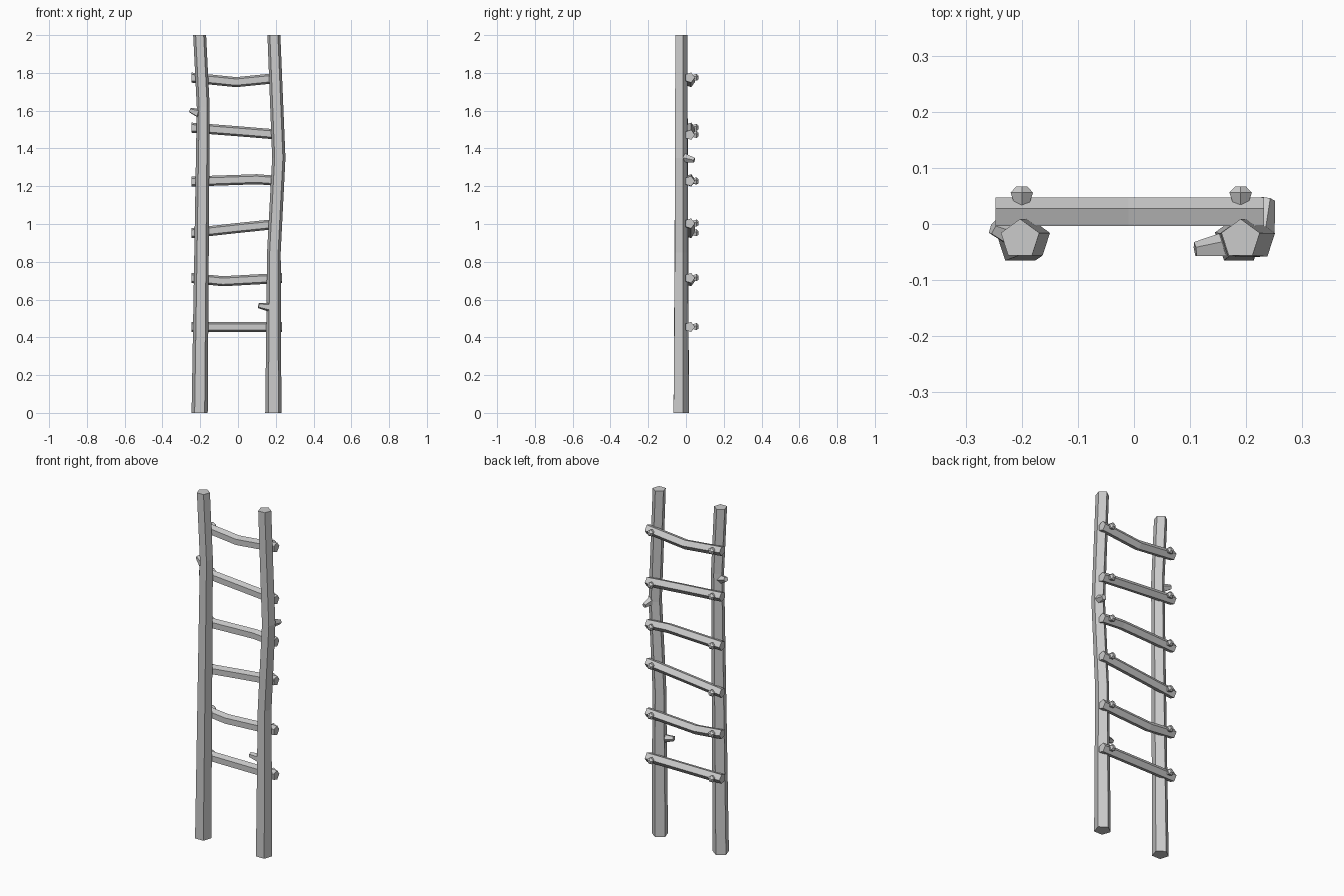
import bpy, bmesh, math
from mathutils import Vector

cube = bpy.data.objects.get("Cube")
if cube:
    bpy.data.objects.remove(cube)

wood = bpy.data.materials.new("pale grey wood")
wood.use_nodes = True
grey = (0.6, 0.6, 0.6, 1)
wood.diffuse_color = grey
wood.node_tree.nodes["Principled BSDF"].inputs["Base Color"].default_value = grey

X, Y, Z = Vector((1, 0, 0)), Vector((0, 1, 0)), Vector((0, 0, 1))


def branch(name, points, radii, u, v, sides=5):
    """Closed low-poly tube through points; the first corner points along u."""
    bm = bmesh.new()
    rings = []
    for p, r in zip(points, radii):
        angles = [math.tau * i / sides for i in range(sides)]
        rings.append([bm.verts.new(Vector(p) + r * (math.cos(a) * u + math.sin(a) * v))
                      for a in angles])
    for low, high in zip(rings, rings[1:]):
        for i in range(sides):
            j = (i + 1) % sides
            bm.faces.new((low[i], low[j], high[j], high[i]))
    bm.faces.new(rings[0])
    bm.faces.new(rings[-1])
    bmesh.ops.recalc_face_normals(bm, faces=bm.faces)
    mesh = bpy.data.meshes.new(name)
    bm.to_mesh(mesh)
    bm.free()
    mesh.materials.append(wood)
    obj = bpy.data.objects.new(name, mesh)
    bpy.context.collection.objects.link(obj)
    return obj


def knot(name, base, tip):
    """Sawn-off twig stub."""
    d = (Vector(tip) - Vector(base)).normalized()
    side = d.cross(Z).normalized()
    branch(name, [base, tip], [0.026, 0.014], side, d.cross(side))


# Posts: pentagonal poles with a ridge along the back
branch("right_post", [(-0.203, -0.029, 0), (-0.184, -0.027, 1.62), (-0.203, -0.027, 2)],
       [0.045, 0.036, 0.036], Y, X)
branch("left_post", [(0.187, -0.029, 0), (0.190, -0.028, 0.85),
                     (0.216, -0.028, 1.35), (0.190, -0.027, 2)],
       [0.045, 0.038, 0.037, 0.036], Y, X)

# Rungs: height at the right end, at the bend, at the left end, and bend position
rungs = [(0.455, 0.455, 0.455, 0), (0.714, 0.697, 0.714, -0.08),
         (0.952, 0.979, 1.003, 0), (1.225, 1.237, 1.227, 0.10),
         (1.510, 1.491, 1.472, 0), (1.775, 1.751, 1.775, -0.01)]
for n, (z_right, z_bend, z_left, bend) in enumerate(rungs, 1):
    ends = [(-0.247, 0.019, z_right), (bend, 0.019, z_bend), (0.232, 0.019, z_left)]
    branch(f"rung_{n}", ends, [0.028] * 3, Y, Z)
    # Pegs fixing the rung to each post
    for side, x, z in (("right", -0.2, z_right), ("left", 0.19, z_left)):
        branch(f"peg_{side}_{n}", [(x, 0.03, z), (x, 0.056, z), (x, 0.067, z)],
               [0.012, 0.021, 0.010], Z, X)

# Twig stubs on the posts
knot("knot_right_post", (-0.205, -0.025, 1.585), (-0.252, -0.006, 1.602))
knot("knot_left_low", (0.175, -0.036, 0.558), (0.109, -0.046, 0.568))
knot("knot_left_back", (0.225, -0.015, 1.352), (0.238, 0.044, 1.338))
